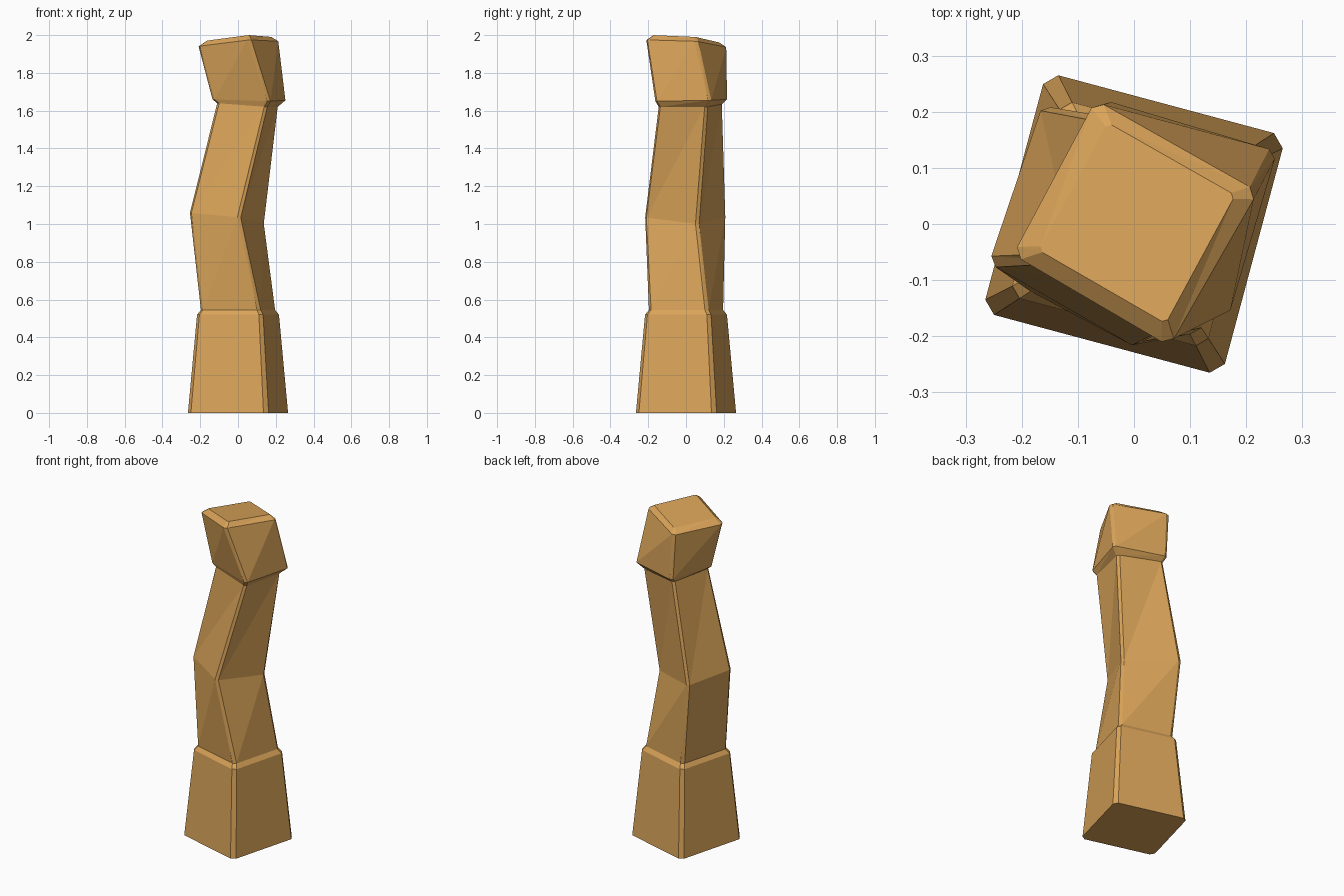
import bpy, bmesh, math
from mathutils import Vector

if "Cube" in bpy.data.objects:
    bpy.data.objects.remove(bpy.data.objects["Cube"])


def square(radius, z, turn=-15):
    """Corners of a turned square: left, front, right, back."""
    return [(radius * math.cos(math.radians(a + turn)),
             radius * math.sin(math.radians(a + turn)), z)
            for a in (225, 315, 45, 135)]


def chamfered(corners, f):
    """Cut each corner of a four-sided ring, keeping the given corner on the cut."""
    pts = [Vector(c) for c in corners]
    mid = sum(pts, Vector()) / 4
    pts = [Vector((*(mid + (p - mid) / (1 - f)).xy, p.z)) for p in pts]
    ring = []
    for i, p in enumerate(pts):
        ring += [p.lerp(pts[i - 1], f), p.lerp(pts[(i + 1) % 4], f)]
    return ring


# Cross-sections from the foot to the top of the cap
rings = [
    # foot block and its small shoulder
    chamfered(square(0.297, 0.0), 0.05),
    chamfered(square(0.243, 0.52), 0.05),
    chamfered(square(0.220, 0.545), 0.05),
    # bend in the shaft
    chamfered([(-0.25, -0.067, 1.06), (0.005, -0.213, 1.035),
               (0.133, 0.06, 1.0), (-0.158, 0.205, 1.04)], 0.045),
    # neck
    chamfered([(-0.105, -0.06, 1.64), (0.147, -0.14, 1.62),
               (0.205, 0.107, 1.62), (-0.045, 0.185, 1.635)], 0.05),
    # head: underside, upper edge, bevelled top
    chamfered([(-0.13, -0.06, 1.66), (0.163, -0.158, 1.65),
               (0.246, 0.125, 1.655), (-0.05, 0.213, 1.66)], 0.045),
    chamfered([(-0.205, -0.052, 1.94), (0.06, -0.207, 1.975),
               (0.21, 0.055, 1.967), (-0.065, 0.21, 1.935)], 0.05),
    chamfered([(-0.165, -0.045, 1.97), (0.055, -0.172, 2.0),
               (0.175, 0.05, 1.99), (-0.045, 0.175, 1.96)], 0.03),
]

# Skin the rings with flat triangles
bm = bmesh.new()
loops = [[bm.verts.new(p) for p in ring] for ring in rings]
for low, high in zip(loops, loops[1:]):
    for i in range(8):
        j = (i + 1) % 8
        bm.faces.new((low[i], low[j], high[j]))
        bm.faces.new((low[i], high[j], high[i]))
bm.faces.new(loops[0][::-1])
bm.faces.new(loops[-1])
bmesh.ops.recalc_face_normals(bm, faces=bm.faces)

mesh = bpy.data.meshes.new("wooden_post")
bm.to_mesh(mesh)
bm.free()
post = bpy.data.objects.new("wooden_post", mesh)
bpy.context.collection.objects.link(post)

# Wood colour
wood = bpy.data.materials.new("wood")
wood.diffuse_color = (0.70, 0.37, 0.10, 1)
wood.use_nodes = True
wood.node_tree.nodes["Principled BSDF"].inputs["Base Color"].default_value = wood.diffuse_color
mesh.materials.append(wood)
